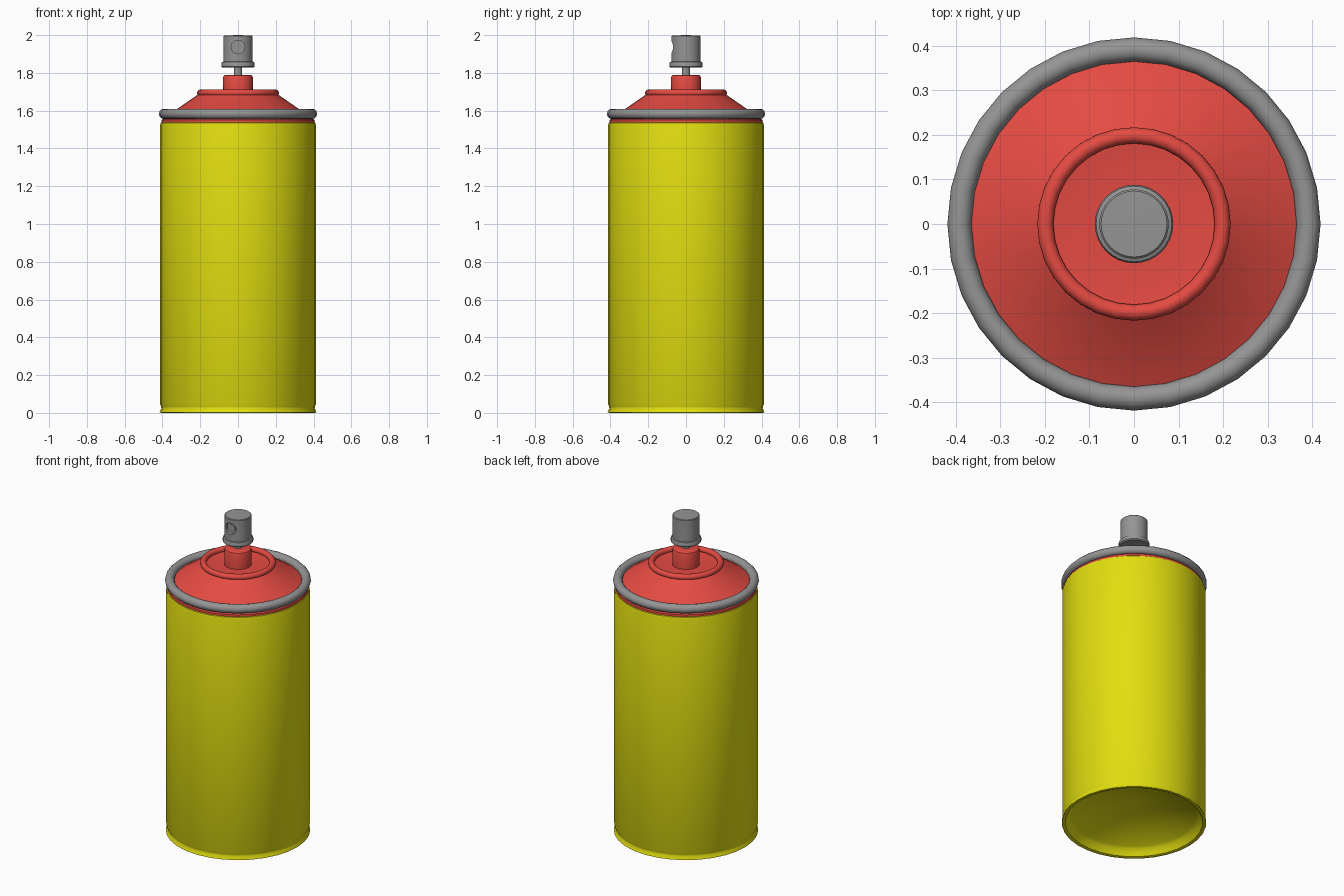
import bpy
import bmesh
import math
from mathutils import Matrix, Vector

if "Cube" in bpy.data.objects:
    bpy.data.objects.remove(bpy.data.objects["Cube"], do_unlink=True)


def material(name, r, g, b):
    mat = bpy.data.materials.new(name)
    mat.use_nodes = True
    mat.diffuse_color = (r, g, b, 1)
    mat.node_tree.nodes["Principled BSDF"].inputs["Base Color"].default_value = (r, g, b, 1)
    return mat


yellow = material("yellow paint", 0.76, 0.73, 0.005)
red = material("red paint", 0.78, 0.07, 0.055)
grey = material("grey metal", 0.30, 0.30, 0.30)


def finish(name, bm, mat):
    mesh = bpy.data.meshes.new(name)
    bmesh.ops.recalc_face_normals(bm, faces=bm.faces)
    bm.to_mesh(mesh)
    bm.free()
    mesh.materials.append(mat)
    obj = bpy.data.objects.new(name, mesh)
    bpy.context.collection.objects.link(obj)
    return obj


def smooth(obj, angle=35):
    bpy.ops.object.select_all(action="DESELECT")
    obj.select_set(True)
    bpy.context.view_layer.objects.active = obj
    bpy.ops.object.shade_smooth_by_angle(angle=math.radians(angle))


def lathe(name, profile, mat, closed=False, steps=32):
    """Spin a (radius, height) profile round the z axis."""
    bm = bmesh.new()
    verts = [bm.verts.new((0, -r, z)) for r, z in profile]
    pairs = list(zip(verts, verts[1:]))
    if closed:
        pairs.append((verts[-1], verts[0]))
    edges = [bm.edges.new(p) for p in pairs]
    bmesh.ops.spin(bm, geom=verts + edges, cent=(0, 0, 0), axis=(0, 0, 1),
                   angle=math.tau, steps=steps)
    bmesh.ops.remove_doubles(bm, verts=bm.verts, dist=0.0005)
    obj = finish(name, bm, mat)
    smooth(obj)
    return obj


def circle(radius, height, size, count=12):
    return [(radius + size * math.cos(math.tau * i / count),
             height + size * math.sin(math.tau * i / count)) for i in range(count)]


# Can body with a flared foot and a hollow, cone-shaped underside
lathe("can_body", [
    (0, 0.16), (0.355, 0.05), (0.37, 0.04), (0.385, 0.02), (0.395, 0.004), (0.405, 0),
    (0.415, 0.002), (0.413, 0.01), (0.406, 0.022), (0.407, 0.034), (0.412, 0.045),
    (0.412, 1.525), (0.409, 1.535), (0.402, 1.54), (0, 1.54)], yellow)

# Shoulder: neck, cone, recessed plate and valve collar
lathe("shoulder", [
    (0, 1.53), (0.402, 1.53), (0.406, 1.54), (0.404, 1.55), (0.392, 1.56), (0.385, 1.575),
    (0.362, 1.582), (0.205, 1.69), (0.18, 1.685), (0.078, 1.685), (0.079, 1.775),
    (0.075, 1.786), (0.066, 1.79), (0, 1.79)], red)
lathe("shoulder_bead", circle(0.199, 1.694, 0.018), red, closed=True)

# Crimped rim
lathe("rim", circle(0.392, 1.583, 0.027), grey, closed=True)

# Valve stem and spray nozzle
lathe("valve_stem", [(0, 1.77), (0.021, 1.77), (0.021, 1.84), (0, 1.84)], grey, steps=16)
nozzle = lathe("nozzle", [
    (0, 1.828), (0.082, 1.828), (0.088, 1.834), (0.088, 1.85), (0.085, 1.857),
    (0.078, 1.86), (0.078, 1.994), (0.074, 1.998), (0, 2.0)], grey)


def disc_forward(name, radius, y_front, y_back, mat):
    bm = bmesh.new()
    place = Matrix.Translation(Vector((0, (y_front + y_back) / 2, 1.937)))
    bmesh.ops.create_cone(bm, cap_ends=True, segments=20, radius1=radius, radius2=radius,
                          depth=y_back - y_front,
                          matrix=place @ Matrix.Rotation(math.pi / 2, 4, "X"))
    return finish(name, bm, mat)


# Round recess in the front of the nozzle, with a small outlet inside
cutter = disc_forward("recess_cutter", 0.036, -0.12, -0.056, grey)
cutter.hide_render = True
cutter.hide_viewport = True
cut = nozzle.modifiers.new("recess", "BOOLEAN")
cut.operation = "DIFFERENCE"
cut.solver = "EXACT"
cut.object = cutter
outlet = disc_forward("outlet", 0.022, -0.062, -0.05, grey)
smooth(outlet)
